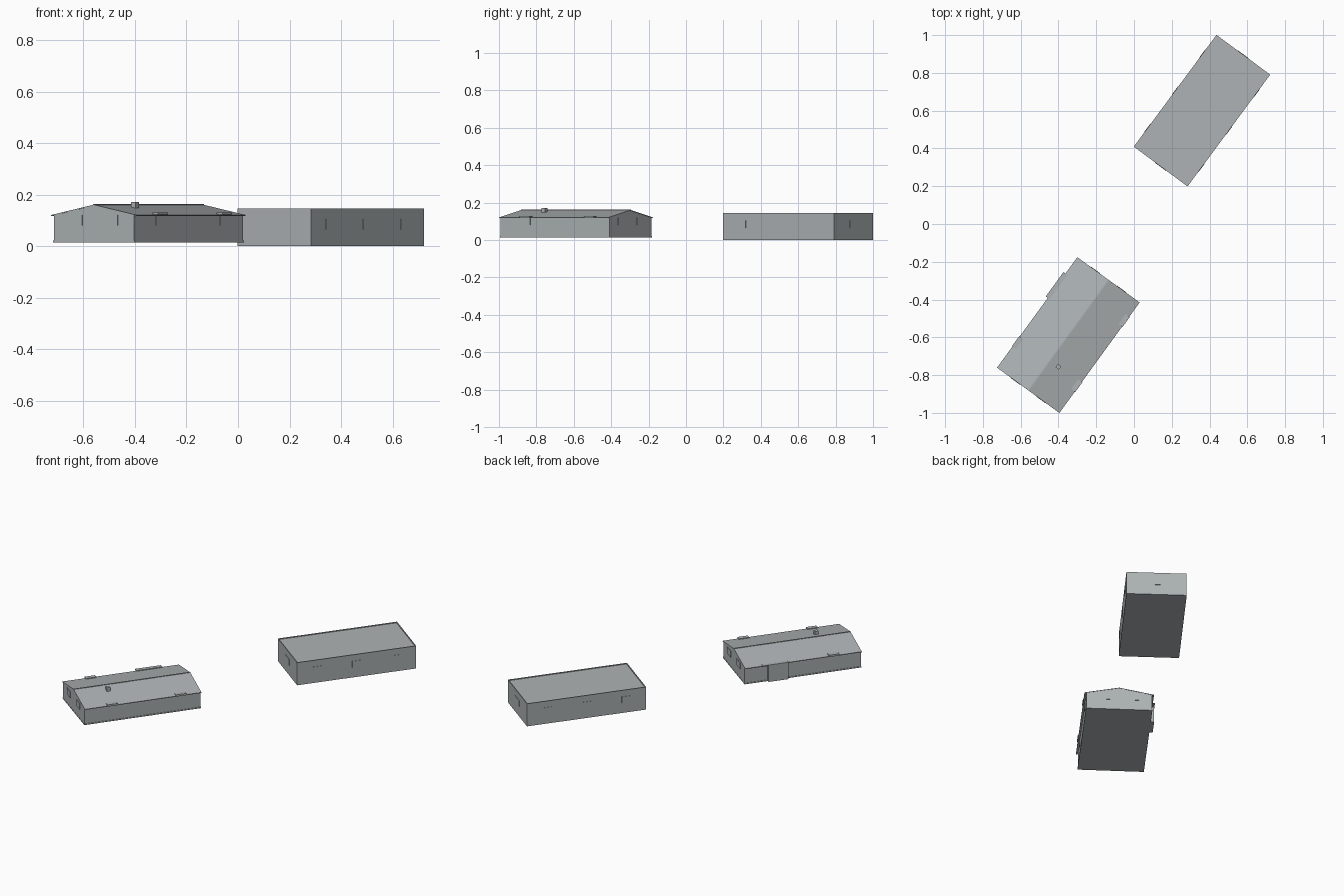
import bpy, bmesh
from math import radians
from mathutils import Matrix

if "Cube" in bpy.data.objects:
    bpy.data.objects.remove(bpy.data.objects["Cube"], do_unlink=True)

grey = bpy.data.materials.new("pale grey")
grey.use_nodes = True
colour = (0.42, 0.45, 0.46, 1)
grey.diffuse_color = colour
grey.node_tree.nodes["Principled BSDF"].inputs["Base Color"].default_value = colour

# Local frames: x runs along each building
HALL = Matrix.Translation((0.36, 0.6, 0)) @ Matrix.Rotation(radians(53.5), 4, 'Z')
HOUSE = Matrix.Translation((-0.3475, -0.588, 0)) @ Matrix.Rotation(radians(54), 4, 'Z')


def finish(name, bm, frame):
    bmesh.ops.recalc_face_normals(bm, faces=bm.faces)
    mesh = bpy.data.meshes.new(name)
    bm.to_mesh(mesh)
    bm.free()
    mesh.materials.append(grey)
    ob = bpy.data.objects.new(name, mesh)
    ob.matrix_world = frame
    bpy.context.collection.objects.link(ob)


def box(name, frame, x, y, z):
    """Box from (low, high) ranges."""
    bm = bmesh.new()
    bmesh.ops.create_cube(bm, size=1)
    for v in bm.verts:
        v.co = [r[0] + (c + 0.5) * (r[1] - r[0]) for c, r in zip(v.co, (x, y, z))]
    finish(name, bm, frame)


def extrude(name, frame, profile, half):
    """Run a y-z profile along the building."""
    bm = bmesh.new()
    face = bm.faces.new([bm.verts.new((-half, y, z)) for y, z in profile])
    out = bmesh.ops.extrude_face_region(bm, geom=[face])["geom"]
    bmesh.ops.translate(bm, vec=(2 * half, 0, 0),
                        verts=[g for g in out if isinstance(g, bmesh.types.BMVert)])
    finish(name, bm, frame)


def span(mid, size):
    return (mid - size / 2, mid + size / 2)


def side(s, inner, outer):
    return tuple(sorted((s * inner, s * outer)))


# Flat-roofed hall with a low parapet
L, W = 0.368, 0.177
box("hall_body", HALL, (-L, L), (-W, W), (0, 0.141))
for s, tag in ((1, "left"), (-1, "right")):
    box(f"hall_parapet_{tag}", HALL, (-L, L), side(s, W - 0.005, W), (0.141, 0.146))
    box(f"hall_parapet_end_{tag}", HALL, side(s, L - 0.005, L), (-W, W), (0.141, 0.146))
    box(f"hall_end_window_{tag}", HALL, side(s, L - 0.01, L + 0.002), span(0, 0.07), (0.065, 0.105))
    for i in (-1, 0, 1):
        box(f"hall_window_{tag}", HALL, span(i * 0.245, 0.055), side(s, W - 0.01, W + 0.002), (0.065, 0.105))

# Gabled house
L, W, EAVE = 0.3615, 0.192, 0.204
extrude("house_body", HOUSE, [(-W, 0.018), (W, 0.018), (W, 0.12), (0, 0.157), (-W, 0.12)], L - 0.001)
box("house_plinth", HOUSE, (-L, L), (-W - 0.003, W + 0.003), (0.015, 0.022))
extrude("house_roof", HOUSE, [(-EAVE, 0.117), (0, 0.157), (EAVE, 0.117),
                              (EAVE, 0.121), (0, 0.161), (-EAVE, 0.121)], L)
box("roof_ridge", HOUSE, (-L, L), span(0, 0.006), (0.157, 0.163))

# Chimney
box("chimney", HOUSE, span(-0.167, 0.022), span(-0.056, 0.022), (0.14, 0.172))

# Door canopies and doors along the eaves
for x, s, tag in ((-0.19, 1, "left"), (-0.19, -1, "front_right"), (0.235, -1, "back_right")):
    box(f"canopy_{tag}", HOUSE, span(x, 0.065), side(s, W - 0.012, EAVE + 0.003), (0.122, 0.13))
    box(f"door_{tag}", HOUSE, span(x, 0.055), side(s, W - 0.01, W + 0.003), (0.08, 0.125))

# Porch with a wider flat cover
box("porch", HOUSE, (0.095, 0.22), (W - 0.01, EAVE + 0.011), (0.018, 0.122))
box("porch_cover", HOUSE, (0.095, 0.255), (W, EAVE + 0.013), (0.122, 0.128))

# Gable windows
for s, tag in ((1, "back"), (-1, "front")):
    for y in (-0.085, 0.085):
        box(f"gable_window_{tag}", HOUSE, side(s, L - 0.01, L + 0.002), span(y, 0.06), (0.08, 0.12))
